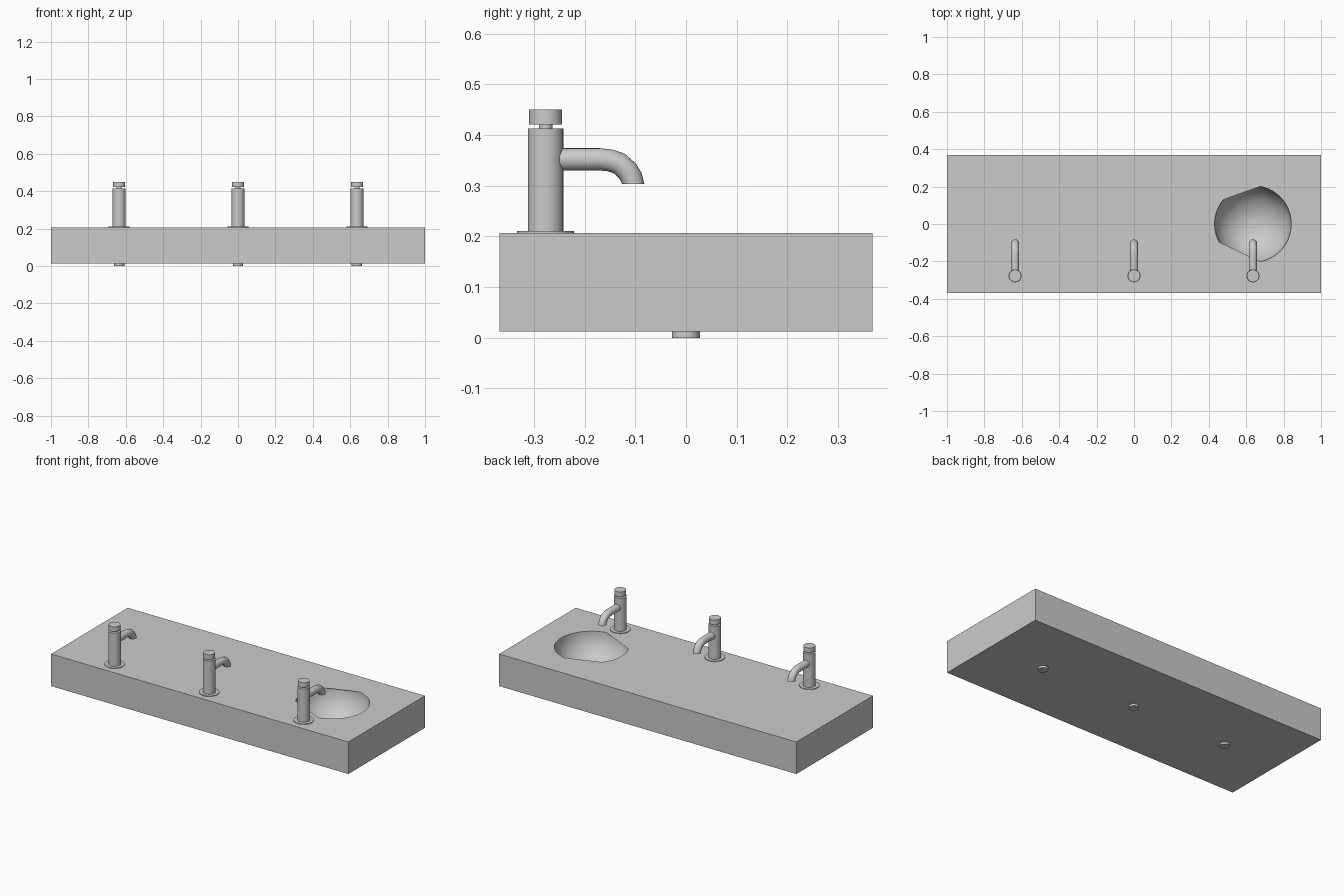
import bpy, bmesh
from math import sin, cos, pi, radians

if "Cube" in bpy.data.objects:
    bpy.data.objects.remove(bpy.data.objects["Cube"])

XS = (-0.636, 0.0, 0.636)      # one station per tap
TOP, BOTTOM = 0.207, 0.012
HX, HY = 1.0, 0.368
BOWL_R, BOWL_DEPTH, SEG = 0.205, 0.191, 64
TAP_Y = -0.277


def finish(bm, name, smooth=True, up=False):
    bmesh.ops.recalc_face_normals(bm, faces=bm.faces)
    if up and sum(f.normal.z * f.calc_area() for f in bm.faces) < 0:
        bmesh.ops.reverse_faces(bm, faces=bm.faces[:])
    me = bpy.data.meshes.new(name)
    bm.to_mesh(me)
    bm.free()
    ob = bpy.data.objects.new(name, me)
    bpy.context.collection.objects.link(ob)
    if smooth:
        bpy.ops.object.select_all(action='DESELECT')
        ob.select_set(True)
        bpy.context.view_layer.objects.active = ob
        bpy.ops.object.shade_smooth_by_angle(angle=radians(35))
    return ob


def skin(bm, rings, cap_start=True, cap_end=True):
    loops = [[bm.verts.new(p) for p in r] for r in rings]
    n = len(loops[0])
    for a, b in zip(loops, loops[1:]):
        for i in range(n):
            j = (i + 1) % n
            bm.faces.new((a[i], a[j], b[j], b[i]))
    if cap_start:
        bm.faces.new(loops[0])
    if cap_end:
        bm.faces.new(loops[-1])


def lathe(name, profile, x, y, seg=32, cap_start=True, up=False):
    bm = bmesh.new()
    skin(bm, [[(x + r * cos(2 * pi * i / seg), y + r * sin(2 * pi * i / seg), z)
               for i in range(seg)] for r, z in profile], cap_start)
    return finish(bm, name, up=up)


# Counter slab: sides and underside, top filled around the right-hand opening
bm = bmesh.new()
corners = [(-HX, -HY), (HX, -HY), (HX, HY), (-HX, HY)]
low = [bm.verts.new((x, y, BOTTOM)) for x, y in corners]
high = [bm.verts.new((x, y, TOP)) for x, y in corners]
bm.faces.new(low)
for i in range(4):
    j = (i + 1) % 4
    bm.faces.new((low[i], low[j], high[j], high[i]))
# The opening is a circle cut by two straight chords
steps = list(range(50, SEG + 15)) + list(range(SEG + 25, SEG + 38))
hole = [bm.verts.new((XS[2] + BOWL_R * cos(2 * pi * k / SEG),
                      BOWL_R * sin(2 * pi * k / SEG), TOP)) for k in steps]
edges = [bm.edges.new((hole[i], hole[(i + 1) % len(hole)])) for i in range(len(hole))]
edges += [bm.edges.get((high[i], high[(i + 1) % 4])) for i in range(4)]
bmesh.ops.triangle_fill(bm, use_beauty=True, use_dissolve=False, edges=edges)
finish(bm, "counter_slab", smooth=False)

# Spout centre line: y, z, direction below horizontal
SPOUT = [(-0.262, 0.352, 0), (-0.17, 0.352, 0), (-0.150, 0.350, 14), (-0.132, 0.344, 30),
         (-0.116, 0.330, 50), (-0.108, 0.317, 70), (-0.104, 0.303, 90)]

for n, x in enumerate(XS):
    tag = ("left", "middle", "right")[n]
    # Round bowl, closed over by the counter at the left and middle
    rim = TOP if n == 2 else TOP - 0.001
    bowl = [(BOWL_R * cos(t), rim - BOWL_DEPTH * sin(t))
            for t in (pi / 2 * k / 17 for k in range(17))]
    lathe("bowl_" + tag, bowl, x, 0, SEG, cap_start=False, up=True)
    # Drain with a recessed centre
    lathe("drain_" + tag, [(0.028, 0), (0.028, 0.019), (0.015, 0.019), (0.015, 0.008)], x, 0)
    # Tap base plate, body, neck and push button
    lathe("tap_base_" + tag, [(0.056, TOP - 0.002), (0.056, 0.211)], x, TAP_Y)
    lathe("tap_body_" + tag, [(0.035, 0.209), (0.035, 0.413)], x, TAP_Y)
    lathe("tap_neck_" + tag, [(0.0135, 0.41), (0.0135, 0.424)], x, TAP_Y)
    lathe("tap_button_" + tag, [(0.0328, 0.421), (0.0328, 0.45)], x, TAP_Y)
    # Curved spout
    bm = bmesh.new()
    rings = []
    for y, z, deg in SPOUT:
        a = radians(deg)
        rings.append([(x + 0.022 * cos(t), y + 0.022 * sin(t) * sin(a),
                       z + 0.022 * sin(t) * cos(a))
                      for t in (2 * pi * k / 24 for k in range(24))])
    skin(bm, rings)
    finish(bm, "tap_spout_" + tag)
